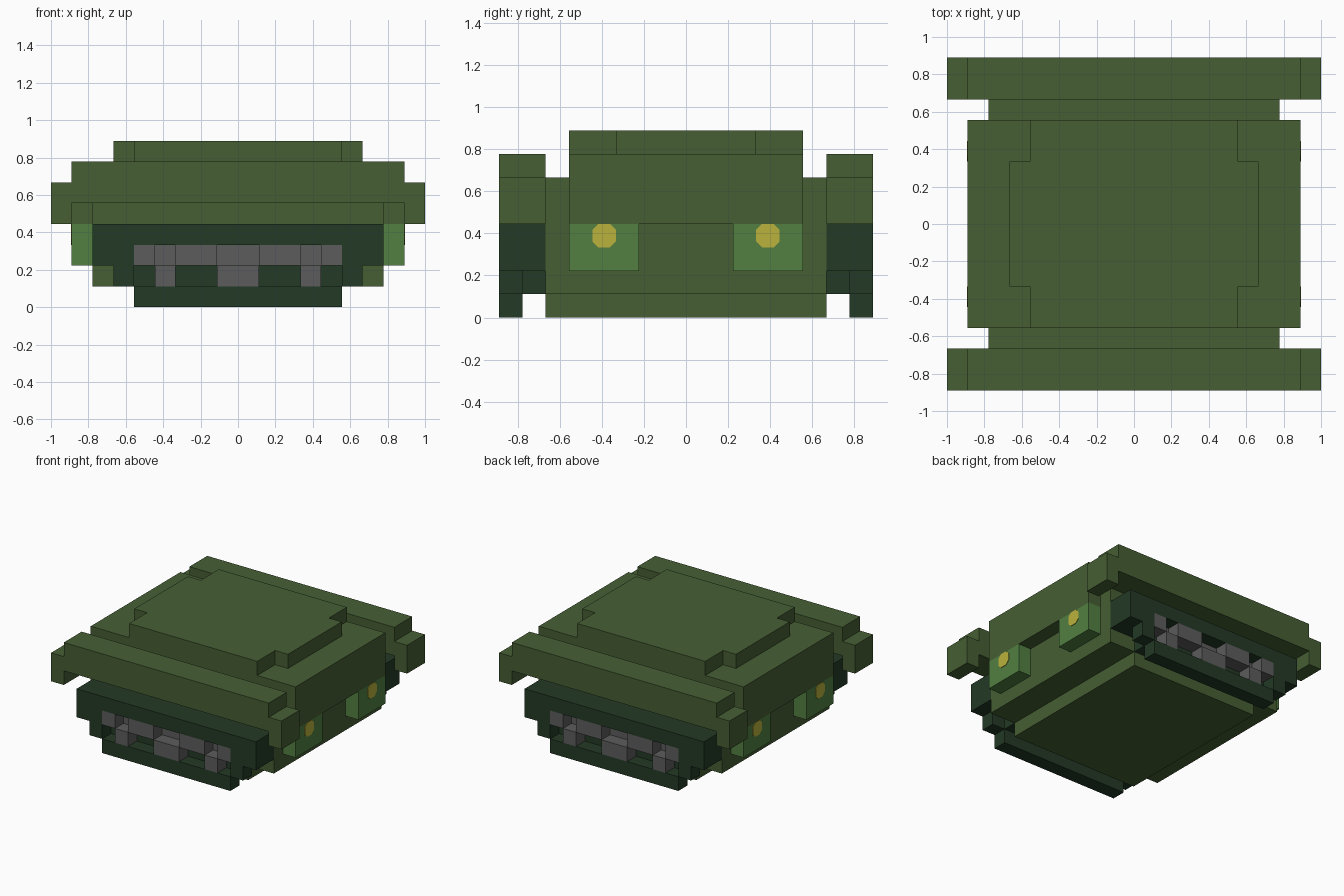
import bpy, bmesh, math
from mathutils import Vector

if "Cube" in bpy.data.objects:
    bpy.data.objects.remove(bpy.data.objects["Cube"])

U = 1 / 9  # block unit


def material(name, rgb):
    m = bpy.data.materials.new(name)
    m.diffuse_color = (*rgb, 1)
    m.use_nodes = True
    m.node_tree.nodes["Principled BSDF"].inputs["Base Color"].default_value = m.diffuse_color
    return m


GREEN = material("moss_green", (0.061, 0.114, 0.034))
DARK = material("dark_green", (0.017, 0.042, 0.019))
LIGHT = material("light_green", (0.084, 0.216, 0.054))
GREY = material("tooth_grey", (0.107, 0.107, 0.107))
YELLOW = material("eye_yellow", (0.50, 0.45, 0.045))


def finish(bm, name, mat):
    bmesh.ops.recalc_face_normals(bm, faces=bm.faces)
    me = bpy.data.meshes.new(name)
    bm.to_mesh(me)
    bm.free()
    me.materials.append(mat)
    ob = bpy.data.objects.new(name, me)
    bpy.context.collection.objects.link(ob)
    return ob


def blocks(name, mat, boxes):
    """One object from boxes (x0, x1, y0, y1, z0, z1) in block units."""
    bm = bmesh.new()
    for x0, x1, y0, y1, z0, z1 in boxes:
        vs = bmesh.ops.create_cube(bm, size=1)["verts"]
        for v in vs:
            v.co = Vector(((x1 if v.co.x > 0 else x0) * U,
                           (y1 if v.co.y > 0 else y0) * U,
                           (z1 if v.co.z > 0 else z0) * U))
    return finish(bm, name, mat)


def mirror_x(boxes):
    return boxes + [(-b, -a, *rest) for a, b, *rest in boxes]


# Body, base and stepped roof
blocks("base", GREEN, [(-5, 5, -6, 6, 0, 1)])
blocks("body", GREEN, [(-7, 7, -6, 6, 1, 6)])
blocks("upper_slab", GREEN, [(-8, 8, -5, 5, 4, 7)])
blocks("roof_plate", GREEN, [(-5, 5, -5, 5, 7, 8)] + mirror_x([(5, 6, -3, 3, 7, 8)]))

for end, s in (("front", -1), ("back", 1)):
    def at(a, b):
        return (-b, -a) if s < 0 else (a, b)
    whole, outer, inner = at(6, 8), at(7, 8), at(6, 7)

    # Overhanging brow with drooping ends
    blocks(end + "_brow", GREEN,
           [(-8, 8, *whole, 5, 7)] + mirror_x([(8, 9, *whole, 4, 6)]))

    # Mouth frame, recess backing and lower lip
    blocks(end + "_mouth", DARK,
           [(-7, 7, *whole, 3, 4), (-5, 5, *inner, 1, 3), (-5, 5, *outer, 0, 1)]
           + mirror_x([(5, 7, *whole, 2, 3), (5, 6, *outer, 1, 2)]))

    # Interlocking upper and lower teeth, with a thin gum behind the gaps
    blocks(end + "_upper_teeth", GREY,
           mirror_x([(4, 5, *outer, 2, 3), (1, 3, *outer, 2, 3)]))
    blocks(end + "_lower_teeth", GREY,
           [(-1, 1, *outer, 1, 2)] + mirror_x([(3, 4, *outer, 1, 2)]))
    blocks(end + "_gum", GREY, [(-5, 5, *at(6.9, 7.05), 2, 3)])

    # Cheek blocks on both sides
    blocks(end + "_cheeks", LIGHT, mirror_x([(7, 8, *at(2, 5), 2, 4)]))

    # Eye plates with clipped corners
    bm = bmesh.new()
    h, c = 0.5 * U, 0.25 * U
    outline = [(h, c), (c, h), (-c, h), (-h, c), (-h, -c), (-c, -h), (c, -h), (h, -c)]
    for side in (-1, 1):
        ring = [bm.verts.new((side * 8 * U, s * 3.5 * U + y, 3.5 * U + z))
                for y, z in outline]
        face = bm.faces.new(ring)
        top = bmesh.ops.extrude_face_region(bm, geom=[face])["geom"]
        bmesh.ops.translate(bm, vec=(side * 0.004, 0, 0),
                            verts=[g for g in top if isinstance(g, bmesh.types.BMVert)])
    finish(bm, end + "_eyes", YELLOW)
